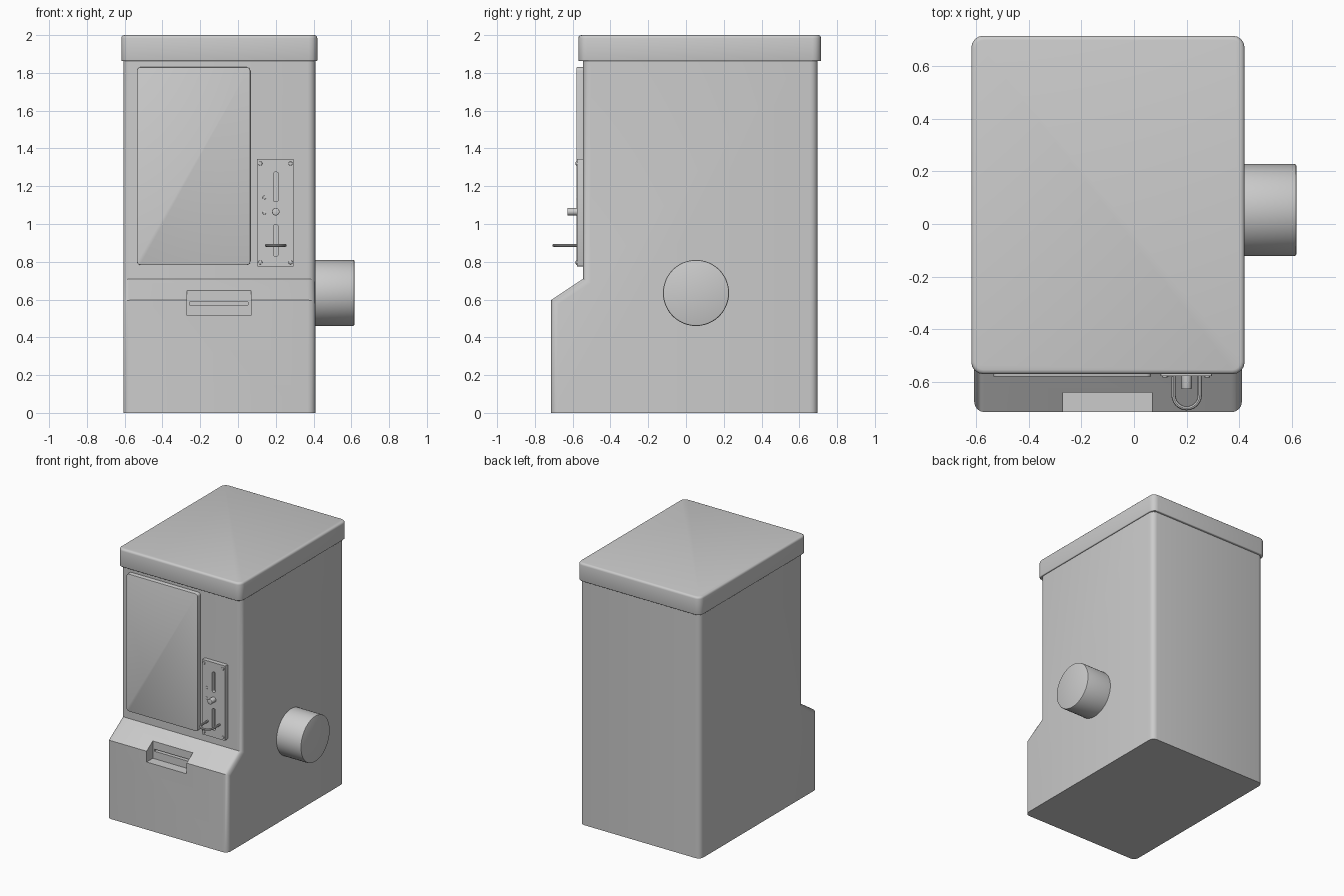
import bpy, bmesh, math
from mathutils import Matrix, Vector

if "Cube" in bpy.data.objects:
    bpy.data.objects.remove(bpy.data.objects["Cube"])


def make_object(name, bm):
    bmesh.ops.recalc_face_normals(bm, faces=bm.faces)
    mesh = bpy.data.meshes.new(name)
    bm.to_mesh(mesh)
    bm.free()
    ob = bpy.data.objects.new(name, mesh)
    bpy.context.collection.objects.link(ob)
    return ob


def activate(ob):
    bpy.ops.object.select_all(action='DESELECT')
    ob.select_set(True)
    bpy.context.view_layer.objects.active = ob


def smooth(ob, angle=35):
    activate(ob)
    bpy.ops.object.shade_smooth_by_angle(angle=math.radians(angle))


def box_bm(lo, hi):
    bm = bmesh.new()
    lo, hi = Vector(lo), Vector(hi)
    size = hi - lo
    mat = Matrix.Translation((lo + hi) / 2) @ Matrix.Diagonal((*size, 1))
    bmesh.ops.create_cube(bm, size=1, matrix=mat)
    return bm


def bevel(bm, edges, width, segments):
    bmesh.ops.bevel(bm, geom=edges, offset=width, segments=segments,
                    profile=0.5, affect='EDGES', clamp_overlap=True)


def edges_along(bm, axis):
    return [e for e in bm.edges
            if abs((e.verts[0].co - e.verts[1].co).normalized()[axis]) > 0.99]


def front_plate(name, x0, x1, z0, z1, y_front, y_back, radius=0, segs=4, rim=0):
    """Panel facing -y with rounded corners and an optional softened front rim."""
    bm = box_bm((x0, y_front, z0), (x1, y_back, z1))
    if radius:
        bevel(bm, edges_along(bm, 1), radius, segs)
    if rim:
        bevel(bm, [e for e in bm.edges
                   if all(abs(v.co.y - y_front) < 1e-5 for v in e.verts)], rim, 2)
    return make_object(name, bm)


def cylinder(name, centre, radius, length, axis, sides=24, rim=0):
    """Cylinder that starts at centre and points along axis."""
    bm = bmesh.new()
    d = Vector(axis)
    mat = (Matrix.Translation(Vector(centre) + d * length / 2)
           @ d.to_track_quat('Z', 'Y').to_matrix().to_4x4())
    bmesh.ops.create_cone(bm, cap_ends=True, segments=sides, radius1=radius,
                          radius2=radius, depth=length, matrix=mat)
    if rim:
        end = (Vector(centre) + d * length).dot(d)
        bevel(bm, [e for e in bm.edges
                   if all(abs(v.co.dot(d) - end) < 1e-5 for v in e.verts)], rim, 2)
    ob = make_object(name, bm)
    smooth(ob)
    return ob


def cut(ob, cutter):
    cutter.hide_render = True
    mod = ob.modifiers.new("cut", 'BOOLEAN')
    mod.operation = 'DIFFERENCE'
    mod.solver = 'EXACT'
    mod.object = cutter
    activate(ob)
    bpy.ops.object.modifier_apply(modifier=mod.name)
    bpy.data.objects.remove(cutter)


# Cabinet body: side profile (y, z) extruded across x, rounded corner edges
profile = [(-0.715, 0), (-0.715, 0.597), (-0.545, 0.71), (-0.545, 1.9),
           (0.697, 1.9), (0.697, 0)]
bm = bmesh.new()
face = bm.faces.new([bm.verts.new((-0.607, y, z)) for y, z in profile])
ext = bmesh.ops.extrude_face_region(bm, geom=[face])
bmesh.ops.translate(bm, vec=(1.017, 0, 0),
                    verts=[v for v in ext['geom'] if isinstance(v, bmesh.types.BMVert)])
corners = []
for e in bm.edges:
    a, b = (v.co for v in e.verts)
    if abs(a.x - b.x) < 1e-5 and abs(a.z - b.z) > 0.05:
        corners.append(e)
bevel(bm, corners, 0.04, 4)
body = make_object("cabinet_body", bm)

# Dispensing recess with a thin slot in its back wall
cut(body, front_plate("recess_cutter", -0.27, 0.068, 0.515, 0.75, -0.8, -0.64))
cut(body, front_plate("slot_cutter", -0.258, 0.052, 0.572, 0.588, -0.7, -0.60))
smooth(body)

# Lid with rounded corners and softened top and bottom rims
bm = box_bm((-0.618, -0.57, 1.862), (0.42, 0.715, 2.0))
bevel(bm, edges_along(bm, 2), 0.045, 4)
for z, width in ((2.0, 0.016), (1.862, 0.006)):
    bevel(bm, [e for e in bm.edges
               if all(abs(v.co.z - z) < 1e-5 for v in e.verts)], width, 3)
smooth(make_object("lid", bm))

# Front display panel
smooth(front_plate("display_panel", -0.535, 0.065, 0.783, 1.83,
                   -0.58, -0.53, radius=0.018, rim=0.004))

# Coin plate with its two coin slots and two small holes
plate = front_plate("coin_plate", 0.1, 0.296, 0.775, 1.345,
                    -0.578, -0.53, radius=0.006, segs=2)
for z0, z1 in ((1.118, 1.275), (0.83, 0.995)):
    cut(plate, front_plate("coin_slot_cutter", 0.187, 0.213, z0, z1,
                           -0.6, -0.553, radius=0.01))
smooth(plate)

# Screws in the plate corners
for i, (x, z) in enumerate([(x, z) for x in (0.118, 0.278) for z in (0.797, 1.32)]):
    cylinder(f"plate_screw_{i}", (x, -0.57, z), 0.011, 0.014, (0, -1, 0), 12, 0.004)

# Small indicator studs beside the button
for i, z in enumerate((1.06, 1.14)):
    cylinder(f"indicator_stud_{i}", (0.14, -0.57, z), 0.010, 0.011, (0, -1, 0), 10, 0.002)

# Return button
cylinder("return_button", (0.2, -0.57, 1.065), 0.02, 0.057, (0, -1, 0), 20, 0.003)

# U-shaped coin cradle: a swept tube
points = [(0.15, -0.56), (0.15, -0.65)]
points += [(0.2 - 0.05 * math.cos(t), -0.65 - 0.05 * math.sin(t))
           for t in (math.pi * k / 12 for k in range(1, 12))]
points += [(0.25, -0.65), (0.25, -0.56)]
curve = bpy.data.curves.new("coin_cradle", 'CURVE')
curve.dimensions = '3D'
curve.bevel_depth = 0.008
curve.bevel_resolution = 2
curve.use_fill_caps = True
spline = curve.splines.new('POLY')
spline.points.add(len(points) - 1)
for p, (x, y) in zip(spline.points, points):
    p.co = (x, y, 0.887, 1)
cradle = bpy.data.objects.new("coin_cradle", curve)
bpy.context.collection.objects.link(cradle)
activate(cradle)
bpy.ops.object.convert(target='MESH')
smooth(bpy.context.object)

# Side drum on the right
cylinder("side_drum", (0.39, 0.053, 0.635), 0.175, 0.227, (1, 0, 0), 48, 0.008)
